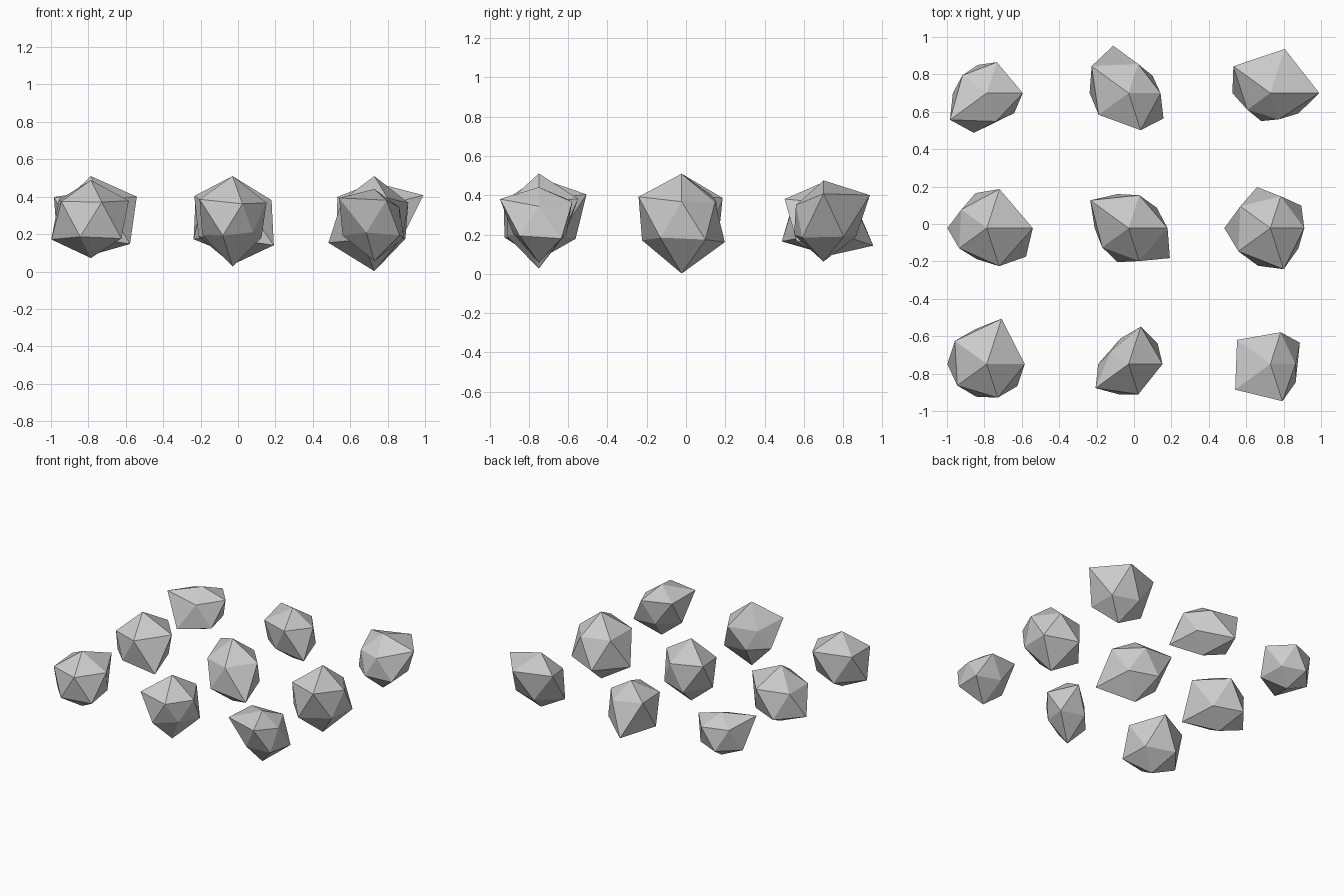
import bpy, bmesh, math
from mathutils import Vector

COLS = (-0.787, -0.029, 0.729)
ROWS = (-0.749, -0.022, 0.700)
CENTRE_Z = 0.277

# Per rock: top radius, upper ring (from +x, anticlockwise),
# lower ring (offset 36 degrees), bottom radius -- in thousandths
RADII = {
    (0, 0): (212, 227, 285, 236, 218, 211, 195, 220, 236, 205, 225, 205),
    (1, 0): (234, 203, 235, 130, 244, 190, 214, 160, 182, 190, 150, 250),
    (2, 0): (164, 150, 200, 246, 260, 233, 218, 165, 190, 155, 187, 220),
    (0, 1): (233, 275, 245, 188, 205, 239, 200, 220, 236, 195, 290, 190),
    (1, 1): (233, 233, 207, 283, 195, 207, 208, 214, 203, 214, 305, 240),
    (2, 1): (233, 203, 200, 222, 236, 258, 229, 258, 275, 237, 207, 275),
    (0, 2): (150, 215, 194, 180, 272, 178, 160, 177, 203, 250, 203, 173),
    (1, 2): (190, 191, 183, 273, 221, 233, 177, 298, 233, 170, 258, 190),
    (2, 2): (199, 293, 277, 273, 170, 165, 195, 195, 227, 176, 207, 214),
}


def direction_index(d):
    """Slot in the radius tuple for an icosphere direction."""
    if abs(d.z) > 0.9:
        return 0 if d.z > 0 else 11
    angle = math.degrees(math.atan2(d.y, d.x)) % 360
    if d.z > 0:
        return 1 + round(angle / 72) % 5
    return 6 + round((angle - 36) / 72) % 5


# Rocks: icospheres with each corner pushed in or out along its radius
def rock(col, row):
    bm = bmesh.new()
    bmesh.ops.create_icosphere(bm, subdivisions=1, radius=1)
    for v in bm.verts:
        d = v.co.normalized()
        v.co = d * RADII[col, row][direction_index(d)] / 1000
    name = f"rock_{row * 3 + col + 1}"
    mesh = bpy.data.meshes.new(name)
    bm.to_mesh(mesh)
    bm.free()
    obj = bpy.data.objects.new(name, mesh)
    obj.location = Vector((COLS[col], ROWS[row], CENTRE_Z))
    bpy.context.collection.objects.link(obj)


for row in range(3):
    for col in range(3):
        rock(col, row)
